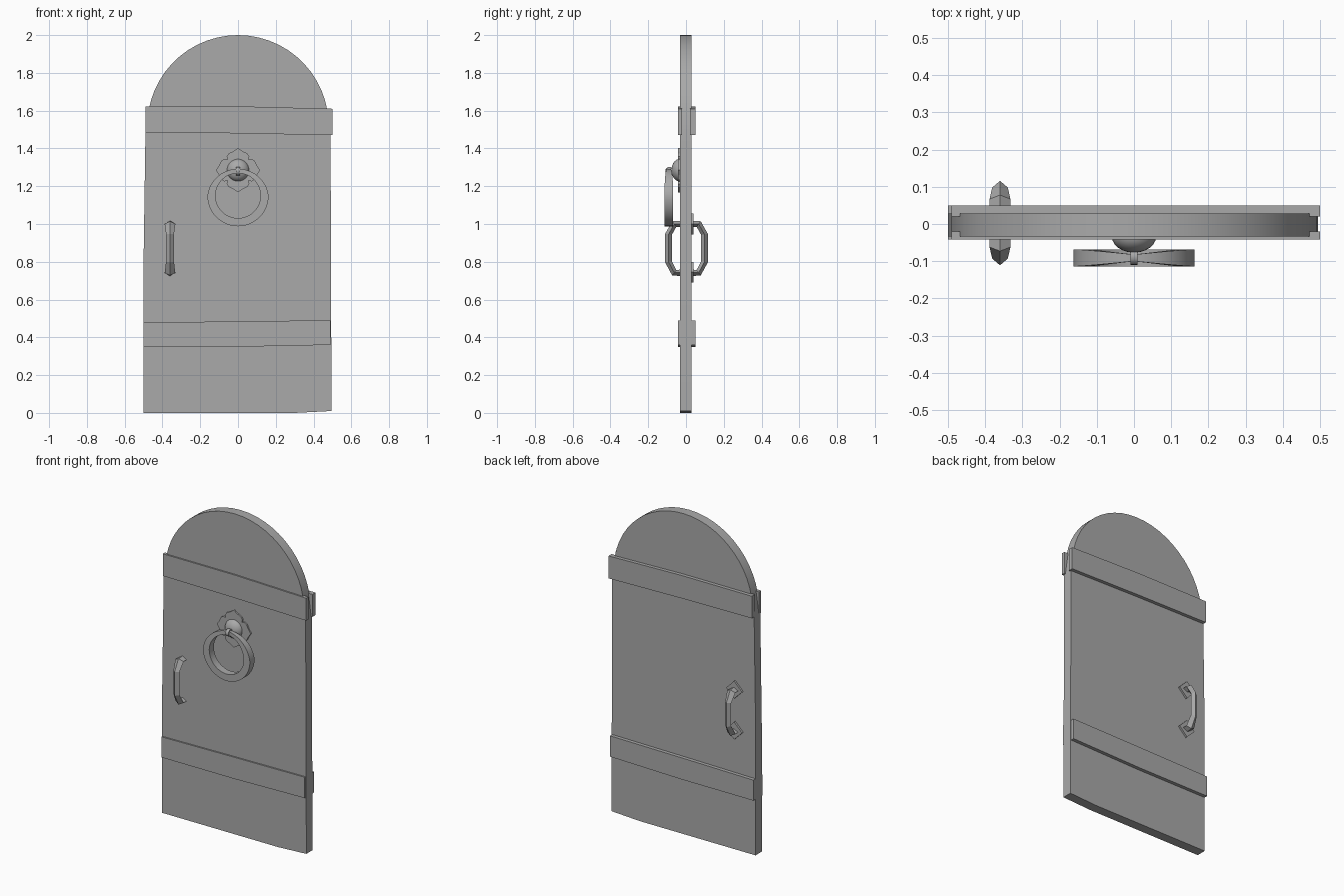
import bpy, bmesh, math
from mathutils import Vector

cube = bpy.data.objects.get("Cube")
if cube:
    bpy.data.objects.remove(cube)

grey = bpy.data.materials.new("plain_grey")
grey.use_nodes = True
COLOUR = (0.4, 0.4, 0.4, 1)
grey.diffuse_color = COLOUR
grey.node_tree.nodes["Principled BSDF"].inputs["Base Color"].default_value = COLOUR


def finish(name, bm, smooth=None):
    bmesh.ops.recalc_face_normals(bm, faces=bm.faces)
    mesh = bpy.data.meshes.new(name)
    bm.to_mesh(mesh)
    bm.free()
    mesh.materials.append(grey)
    obj = bpy.data.objects.new(name, mesh)
    bpy.context.collection.objects.link(obj)
    if smooth:
        bpy.ops.object.select_all(action='DESELECT')
        obj.select_set(True)
        bpy.context.view_layer.objects.active = obj
        bpy.ops.object.shade_smooth_by_angle(angle=math.radians(smooth))
    return obj


def slab(name, outline, y0, y1, smooth=None):
    """Extrude an x-z outline from y0 to y1."""
    bm = bmesh.new()
    face = bm.faces.new([bm.verts.new((x, y0, z)) for x, z in outline])
    ext = bmesh.ops.extrude_face_region(bm, geom=[face])
    verts = [g for g in ext["geom"] if isinstance(g, bmesh.types.BMVert)]
    bmesh.ops.translate(bm, verts=verts, vec=(0, y1 - y0, 0))
    return finish(name, bm, smooth)


def loft(name, sections, closed, smooth=None):
    """Bridge a row of equal-sized cross-sections."""
    bm = bmesh.new()
    rings = [[bm.verts.new(p) for p in s] for s in sections]
    pairs = list(zip(rings, rings[1:]))
    if closed:
        pairs.append((rings[-1], rings[0]))
    else:
        bm.faces.new(rings[0])
        bm.faces.new(rings[-1])
    for a, b in pairs:
        for i in range(len(a)):
            j = (i + 1) % len(a)
            bm.faces.new((a[i], a[j], b[j], b[i]))
    return finish(name, bm, smooth)


# Arched door panel, slightly uneven at the sides
arch = []
for i in range(25):
    a = math.radians(10 + 160 * i / 24)
    arch.append((0.48 * math.cos(a), 1.52 + 0.48 * math.sin(a)))
slab("door_panel", [(-0.5, 0), (0.3, 0), (0.495, 0.01), (0.49, 1.48)] + arch
     + [(-0.49, 1.48), (-0.5, 0.8)], -0.033, 0.028, 30)

# Cross bands on both faces
upper = [(-0.49, 1.485), (0, 1.48), (0.5, 1.47), (0.5, 1.61), (0, 1.623), (-0.49, 1.623)]
lower = [(-0.5, 0.35), (0, 0.35), (0.49, 0.36), (0.49, 0.49), (0, 0.485), (-0.5, 0.478)]
for place, outline in (("upper", upper), ("lower", lower)):
    slab("front_band_" + place, outline, -0.042, -0.02)
    slab("back_band_" + place, outline, 0.02, 0.05)

# Pull handles: diamond section swept along a bracket path
path = [(0.02, 1.0), (0.062, 1.0), (0.093, 0.945), (0.093, 0.8), (0.062, 0.742), (0.02, 0.742)]
widths = [0.028, 0.028, 0.021, 0.021, 0.028, 0.028]
for name, side, shift in (("front_handle", -1, 0), ("back_handle", 1, 0.005)):
    pts = [Vector((d, z)) for d, z in path]
    sections = []
    for i, p in enumerate(pts):
        t = (pts[min(i + 1, 5)] - pts[max(i - 1, 0)]).normalized()
        n = Vector((-t.y, t.x)) * 0.018
        o, q = p + n, p - n
        sections.append([(-0.36, side * o.x + shift, o.y), (-0.36 + widths[i], side * p.x + shift, p.y),
                         (-0.36, side * q.x + shift, q.y), (-0.36 - widths[i], side * p.x + shift, p.y)])
    loft(name, sections, False)

# Diamond mounting plates behind the back handle
for name, z in (("upper", 1.0), ("lower", 0.745)):
    slab("handle_plate_" + name, [(-0.36, z - 0.055), (-0.305, z), (-0.36, z + 0.055),
                                  (-0.415, z)], 0.02, 0.04)

# Four-petal rosette
half = [(0, 0.117), (0.025, 0.1), (0.05, 0.088), (0.06, 0.072), (0.055, 0.055)]
petal = [(-x, z) for x, z in half[:0:-1]] + half[:-1]
rosette = []
for k in range(4):
    c, s = round(math.cos(k * math.pi / 2)), round(math.sin(k * math.pi / 2))
    rosette += [(c * x + s * z, 1.285 - s * x + c * z) for x, z in petal]
slab("knocker_rosette", rosette, -0.042, -0.025)

# Knob
bm = bmesh.new()
bmesh.ops.create_uvsphere(bm, u_segments=24, v_segments=14, radius=0.06)
for v in bm.verts:
    v.co = (v.co.x, v.co.y * 0.75 - 0.032, v.co.z + 1.285)
finish("knocker_knob", bm, 60)

# Knocker ring, thinner towards the top
sections = []
for i in range(48):
    a = 2 * math.pi * i / 48
    c, s = math.cos(a), math.sin(a)
    w = 0.023 if s < 0 else 0.009 + 0.014 * abs(c)
    outer = 0.162 - 0.02 * max(s, 0)
    sections.append([(r * c, y - 0.091, 1.15 + r * s)
                     for r, y in ((outer, -w), (outer, w), (0.119, w), (0.119, -w))])
loft("knocker_ring", sections, True, 40)

# Small link holding the ring
sections = []
for i in range(16):
    a = 2 * math.pi * i / 16
    sections.append([(x, -0.088 + r * math.cos(a), 1.28 + r * math.sin(a))
                     for r, x in ((0.022, -0.01), (0.022, 0.01), (0.014, 0.01), (0.014, -0.01))])
loft("knocker_link", sections, True, 40)
